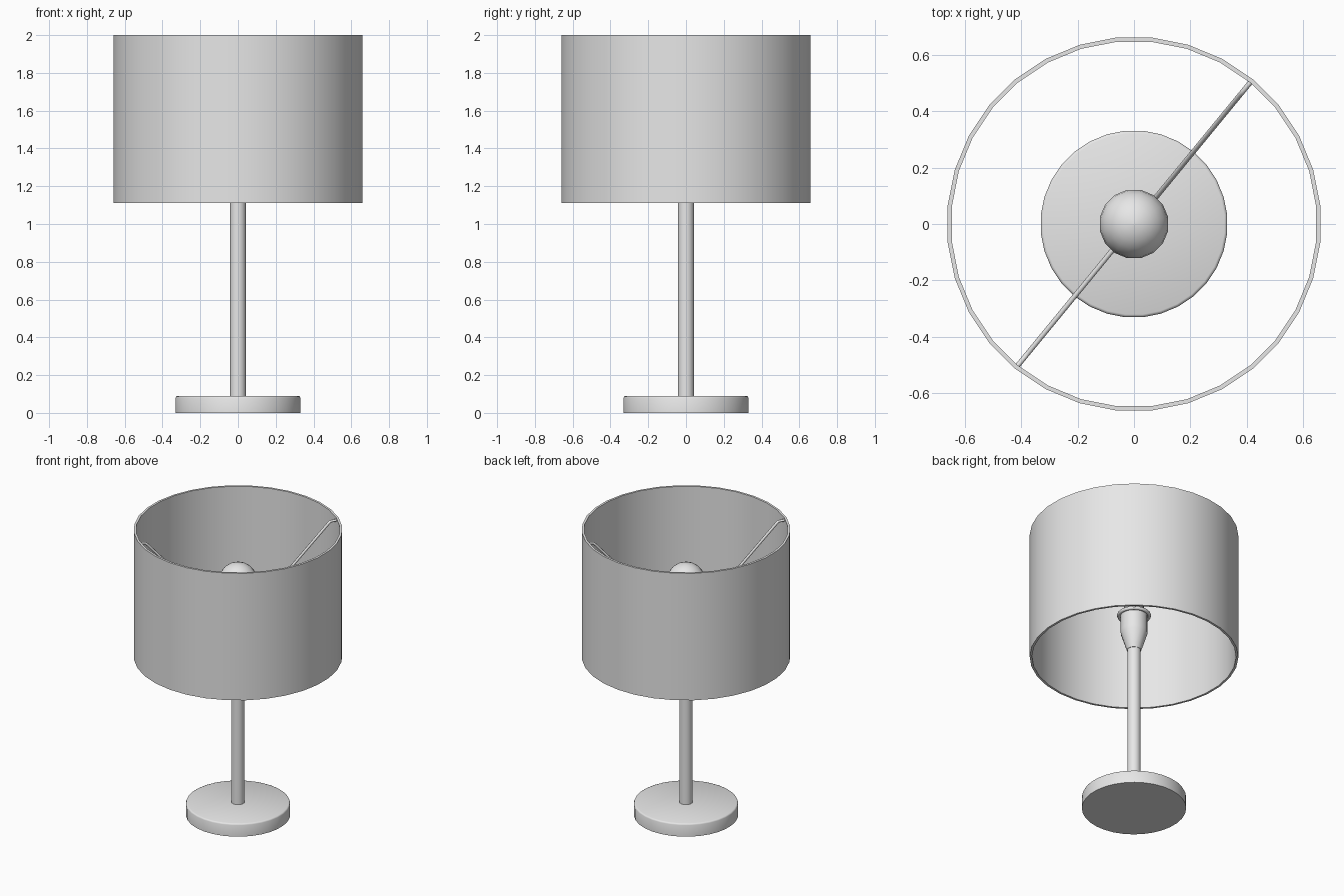
import bpy, bmesh, math
from math import cos, sin, pi, radians

cube = bpy.data.objects.get("Cube")
if cube:
    bpy.data.objects.remove(cube, do_unlink=True)

grey = bpy.data.materials.new("light grey")
grey.use_nodes = True
grey.diffuse_color = (0.8, 0.8, 0.8, 1)
grey.node_tree.nodes["Principled BSDF"].inputs["Base Color"].default_value = (0.8, 0.8, 0.8, 1)


def lathe(name, profile, sides, closed=False):
    """Turn a (radius, height) profile round z, with flat sides facing the axes."""
    bm = bmesh.new()
    rings = []
    for r, z in profile:
        r /= cos(pi / sides)
        angles = [2 * pi * (i + 0.5) / sides for i in range(sides)]
        rings.append([bm.verts.new((r * cos(a), r * sin(a), z)) for a in angles])
    pairs = list(zip(rings, rings[1:]))
    if closed:
        pairs.append((rings[-1], rings[0]))
    else:
        bm.faces.new(rings[0])
        bm.faces.new(rings[-1])
    for low, high in pairs:
        for i in range(sides):
            j = (i + 1) % sides
            bm.faces.new((low[i], low[j], high[j], high[i]))
    bmesh.ops.recalc_face_normals(bm, faces=bm.faces)
    mesh = bpy.data.meshes.new(name)
    bm.to_mesh(mesh)
    bm.free()
    mesh.materials.append(grey)
    mesh.shade_smooth()
    mesh.set_sharp_from_angle(angle=radians(50))
    obj = bpy.data.objects.new(name, mesh)
    bpy.context.collection.objects.link(obj)
    return obj


# Foot with a softened upper edge
lathe("base", [(0.33, 0), (0.33, 0.08), (0.327, 0.087), (0.32, 0.09)], 32)

# Stem and the flared bulb holder on top of it
lathe("stem", [(0.042, 0.085), (0.042, 1.19)], 16)
lathe("socket", [(0.045, 1.16), (0.055, 1.19), (0.083, 1.28), (0.085, 1.3), (0.085, 1.42)], 16)

# Round bulb with a narrow neck
ball = [(0.121 * cos(radians(a)), 1.64 + 0.121 * sin(radians(a))) for a in range(-45, 90, 15)]
lathe("bulb", [(0.06, 1.41), (0.062, 1.48), (0.07, 1.52)] + ball + [(0.002, 1.761)], 16)

# Hollow drum shade
lathe("shade", [(0.66, 1.11), (0.66, 2.0), (0.645, 2.0), (0.645, 1.11)], 32, closed=True)

# Carrier ring round the socket
tube = [(0.096 + 0.012 * cos(a * pi / 4), 1.414 + 0.012 * sin(a * pi / 4)) for a in range(8)]
lathe("carrier_ring", tube, 32, closed=True)

# Two sloping arms from the ring to the shade rim
heading = radians(50.6)
for label, turn in (("back", 0), ("front", pi)):
    curve = bpy.data.curves.new(label + "_arm", "CURVE")
    curve.dimensions = "3D"
    curve.bevel_depth = 0.009
    curve.bevel_resolution = 1
    curve.use_fill_caps = True
    path = [(0.1, 1.414), (0.595, 1.965), (0.61, 1.98), (0.652, 1.983)]
    spline = curve.splines.new("POLY")
    spline.points.add(len(path) - 1)
    for point, (r, z) in zip(spline.points, path):
        point.co = (r * cos(heading + turn), r * sin(heading + turn), z, 1)
    curve.materials.append(grey)
    bpy.context.collection.objects.link(bpy.data.objects.new(label + "_arm", curve))
